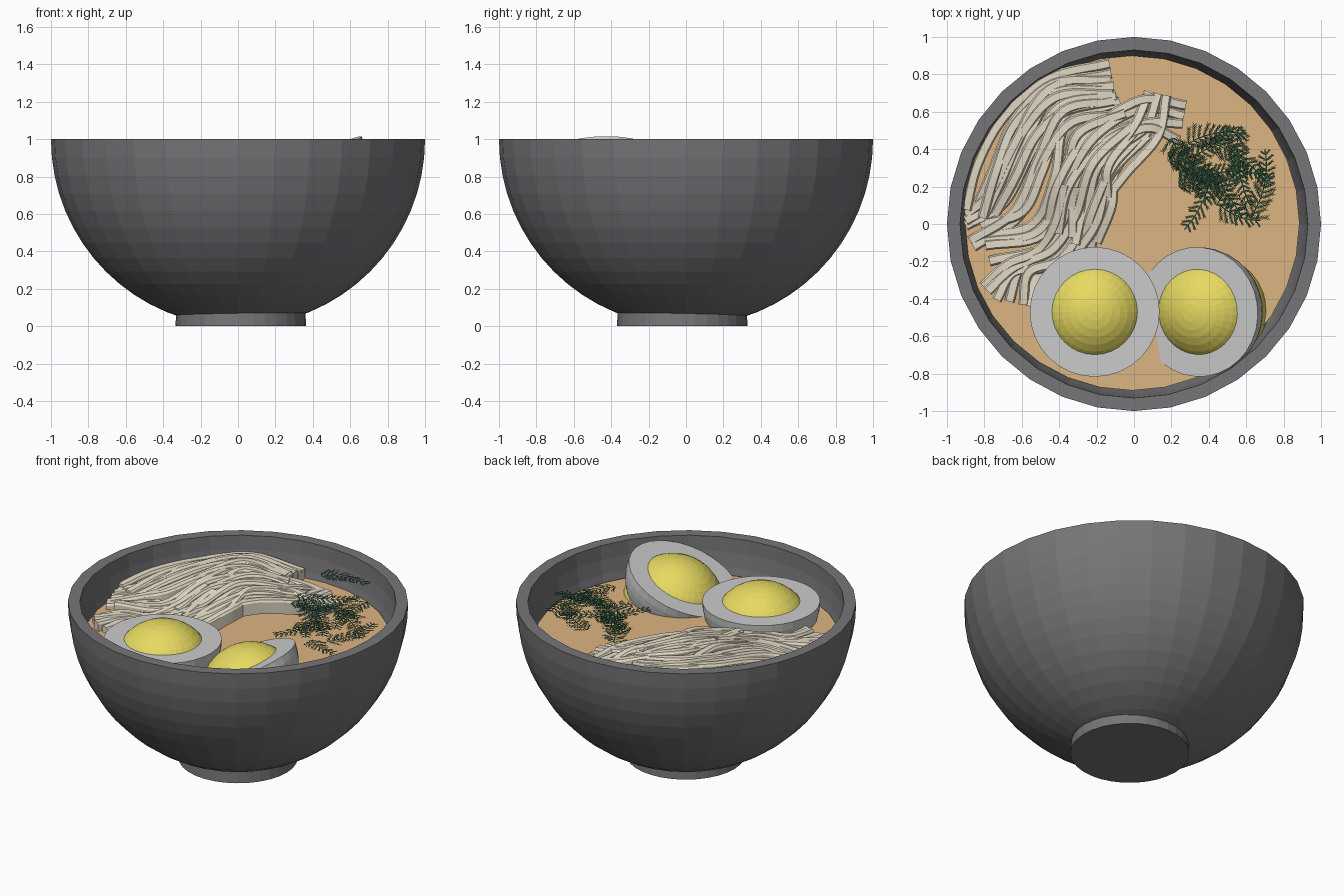
import bpy, bmesh, random
from math import sin, cos, pi, radians, sqrt, exp, acos
from mathutils import Vector

if "Cube" in bpy.data.objects:
    bpy.data.objects.remove(bpy.data.objects["Cube"])

random.seed(7)


def material(name, rgb):
    m = bpy.data.materials.new(name)
    m.diffuse_color = (*rgb, 1)
    m.use_nodes = True
    m.node_tree.nodes["Principled BSDF"].inputs["Base Color"].default_value = m.diffuse_color
    return m


DARK = material("dark_glaze", (0.18, 0.18, 0.19))
BROTH = material("broth", (0.72, 0.46, 0.22))
WHITE = material("egg_white", (0.8, 0.8, 0.8))
YOLK = material("yolk", (0.8, 0.7, 0.12))
NOODLE = material("noodle", (0.78, 0.71, 0.57))
DILL = material("dill", (0.025, 0.10, 0.05))


def finish(name, bm, mat, recalc=True):
    if recalc:
        bmesh.ops.remove_doubles(bm, verts=bm.verts, dist=1e-5)
        bmesh.ops.recalc_face_normals(bm, faces=bm.faces)
    me = bpy.data.meshes.new(name)
    bm.to_mesh(me)
    bm.free()
    me.materials.append(mat)
    ob = bpy.data.objects.new(name, me)
    bpy.context.collection.objects.link(ob)
    return ob


def lathe(name, profile, mat, n=32):
    """Spin an (r, z) profile that starts and ends on the axis."""
    bm = bmesh.new()
    rings = []
    for r, z in profile:
        if r < 1e-6:
            rings.append([bm.verts.new((0, 0, z))] * n)
        else:
            rings.append([bm.verts.new((r * cos(2 * pi * i / n), r * sin(2 * pi * i / n), z))
                          for i in range(n)])
    for a, b in zip(rings, rings[1:]):
        for i in range(n):
            j = (i + 1) % n
            corners = list(dict.fromkeys([a[i], a[j], b[j], b[i]]))
            bm.faces.new(corners)
    return finish(name, bm, mat)


def arc(radius, zc, a0, a1, steps):
    """Sphere profile; angle measured from straight down."""
    return [(abs(radius * sin(a0 + (a1 - a0) * i / steps)),
             zc - radius * cos(a0 + (a1 - a0) * i / steps)) for i in range(steps + 1)]


# Bowl: half sphere with wall thickness, standing on a foot
outer = arc(1.0, 1.0, 0, pi / 2, 16)
inner = arc(0.93, 1.0, pi / 2, 0, 16)
outer[0], inner[-1] = (0, 0.002), (0, 0.07)
lathe("bowl", outer + inner, DARK)
foot = lathe("bowl_foot", [(0, 0), (0.35, 0), (0.345, 0.07), (0, 0.07)], DARK)
foot.location = (0.015, -0.02, 0)

# Broth
broth = lathe("broth", [(0, 0.74), (0.895, 0.74), (0.895, 0.78), (0, 0.78)], BROTH)
broth.location = (-0.01, 0.005, 0)


# Egg halves: flat-topped white with a ball of yolk bulging out of the cut
def egg(name, location, tilt, yaw):
    white = lathe(name + "_white", arc(0.347, 0, 0, pi / 2, 12) + [(0, 0)], WHITE)
    yolk = lathe(name + "_yolk", arc(0.30, -0.193, 0, pi, 20), YOLK)
    for ob in (white, yolk):
        ob.location = location
        ob.rotation_euler = (0, radians(tilt), radians(yaw))


egg("egg_flat", (-0.21, -0.47, 0.885), 0, 0)
egg("egg_leaning", (0.342, -0.47, 0.88), -23, 8)


# Noodles: rectangular strands swept along bundled guide paths
def smooth_path(pts, sub=7):
    p = [2 * pts[0] - pts[1]] + pts + [2 * pts[-1] - pts[-2]]
    out = []
    for i in range(1, len(p) - 2):
        a, b, c, d = p[i - 1:i + 3]
        for k in range(sub):
            t = k / sub
            out.append(0.5 * (2 * b + (c - a) * t + (2 * a - 5 * b + 4 * c - d) * t * t
                              + (3 * b - a - 3 * c + d) * t ** 3))
    return out + [pts[-1]]


def mound(x, y):
    return 0.805 + 0.13 * exp(-((x + 0.33) ** 2 + (y - 0.42) ** 2) / 0.2)


def strand(bm, pts, w=0.027, h=0.075):
    path = smooth_path(pts)
    rings = []
    for i, p in enumerate(path):
        d = path[min(i + 1, len(path) - 1)] - path[max(i - 1, 0)]
        s = Vector((-d.y, d.x, 0)).normalized() * w
        rings.append([bm.verts.new(p + q) for q in
                      (s, s * 0.7 + Vector((0, 0, 0.012)), -s * 0.7 + Vector((0, 0, 0.012)),
                       -s, -s - Vector((0, 0, h)), s - Vector((0, 0, h)))])
    for a, b in zip(rings, rings[1:]):
        for i in range(6):
            j = (i + 1) % 6
            bm.faces.new((a[i], a[j], b[j], b[i]))
    bm.faces.new(rings[0])
    bm.faces.new(rings[-1][::-1])


guides = [
    (5, [(-.91, -.03), (-.68, .10), (-.57, .38), (-.40, .64), (-.10, .70)]),
    (5, [(-.83, .04), (-.73, .28), (-.62, .53), (-.42, .71), (-.12, .74)]),
    (5, [(-.80, -.09), (-.52, -.02), (-.40, .25), (-.32, .50), (-.06, .62)]),
    (3, [(.11, .70), (.07, .50), (-.10, .30), (-.22, .08), (-.27, -.12)]),
    (4, [(.26, .54), (.05, .58), (-.20, .45), (-.36, .20), (-.42, -.05)]),
    (3, [(-.78, -.36), (-.66, -.24), (-.50, -.18), (-.38, -.03), (-.33, .20)]),
    (3, [(-.60, -.43), (-.56, -.26), (-.40, -.17), (-.27, .03), (-.18, .30), (.05, .50)]),
    (2, [(-.20, -.10), (-.14, .10), (-.10, .30), (.04, .52)]),
]
bm = bmesh.new()
for count, guide in guides:
    for k in range(count):
        pts = []
        side = (k - (count - 1) / 2) * 0.048
        for i, (x, y) in enumerate(guide):
            x0, y0 = guide[max(i - 1, 0)]
            x1, y1 = guide[min(i + 1, len(guide) - 1)]
            d = Vector((x1 - x0, y1 - y0)).normalized()
            o = side + random.uniform(-.025, .025)
            q = Vector((x - d.y * o, y + d.x * o))
            if q.length > 0.9:
                q *= 0.9 / q.length
            pts.append(Vector((q.x, q.y, mound(q.x, q.y) + random.uniform(-.015, .022))))
        strand(bm, pts)
finish("noodles", bm, NOODLE)


# Dill: flat feathery sprigs at several heights
def sliver(bm, a, b, w, z):
    d = (b - a).normalized() * w / 2
    n = Vector((-d.y, d.x))
    bm.faces.new([bm.verts.new((q.x, q.y, z)) for q in (a - n, b - n * 0.5, b + n * 0.5, a + n)])


def turned(v, angle):
    return Vector((v.x * cos(angle) - v.y * sin(angle), v.x * sin(angle) + v.y * cos(angle)))


def sprig(name, start, end, bend, z, reach):
    bm = bmesh.new()
    a, b = Vector(start), Vector(end)
    mid = (a + b) / 2 + Vector((a.y - b.y, b.x - a.x)) * bend
    n = max(8, int((b - a).length / 0.028))
    pts = [a * (1 - t) ** 2 + mid * 2 * t * (1 - t) + b * t * t
           for t in (i / n for i in range(n + 1))]
    for i in range(n):
        sliver(bm, pts[i], pts[i + 1], 0.009, z)
        d = (pts[i + 1] - pts[i]).normalized()
        size = reach * (1 - 0.6 * i / n) * random.uniform(.8, 1.15)
        for s in (-1, 1):
            dirn = turned(d, s * radians(random.uniform(42, 60)))
            sliver(bm, pts[i], pts[i] + dirn * size, 0.005, z)
            for k in range(1, 8):
                root = pts[i] + dirn * size * k / 7
                for r in (-1, 1):
                    needle = turned(dirn, r * radians(35)) * size * 0.26
                    sliver(bm, root, root + needle, 0.0035, z)
    finish(name, bm, DILL, recalc=False)


sprigs = [
    ((.29, .43), (.60, .48), .20, 1.09, .075),
    ((.44, .10), (.55, .40), -.15, 1.02, .07),
    ((.19, .33), (.52, .52), -.20, .97, .08),
    ((.18, .38), (.58, .03), .20, .92, .085),
    ((.62, .03), (.70, .40), -.20, .90, .08),
    ((.42, .30), (.27, -.03), .15, .87, .08),
    ((.56, .52), (.62, .10), -.15, .95, .08),
    ((.24, .20), (.70, .26), .20, .98, .08),
    ((.20, .46), (.46, .20), -.20, .86, .08),
    ((.40, .44), (.73, .20), .15, .88, .08),
    ((.46, .10), (.68, .02), -.20, .84, .07),
    ((.24, .27), (.40, .12), .20, .83, .07),
]
for i, s in enumerate(sprigs):
    sprig("dill_sprig_%d" % (i + 1), *s)
